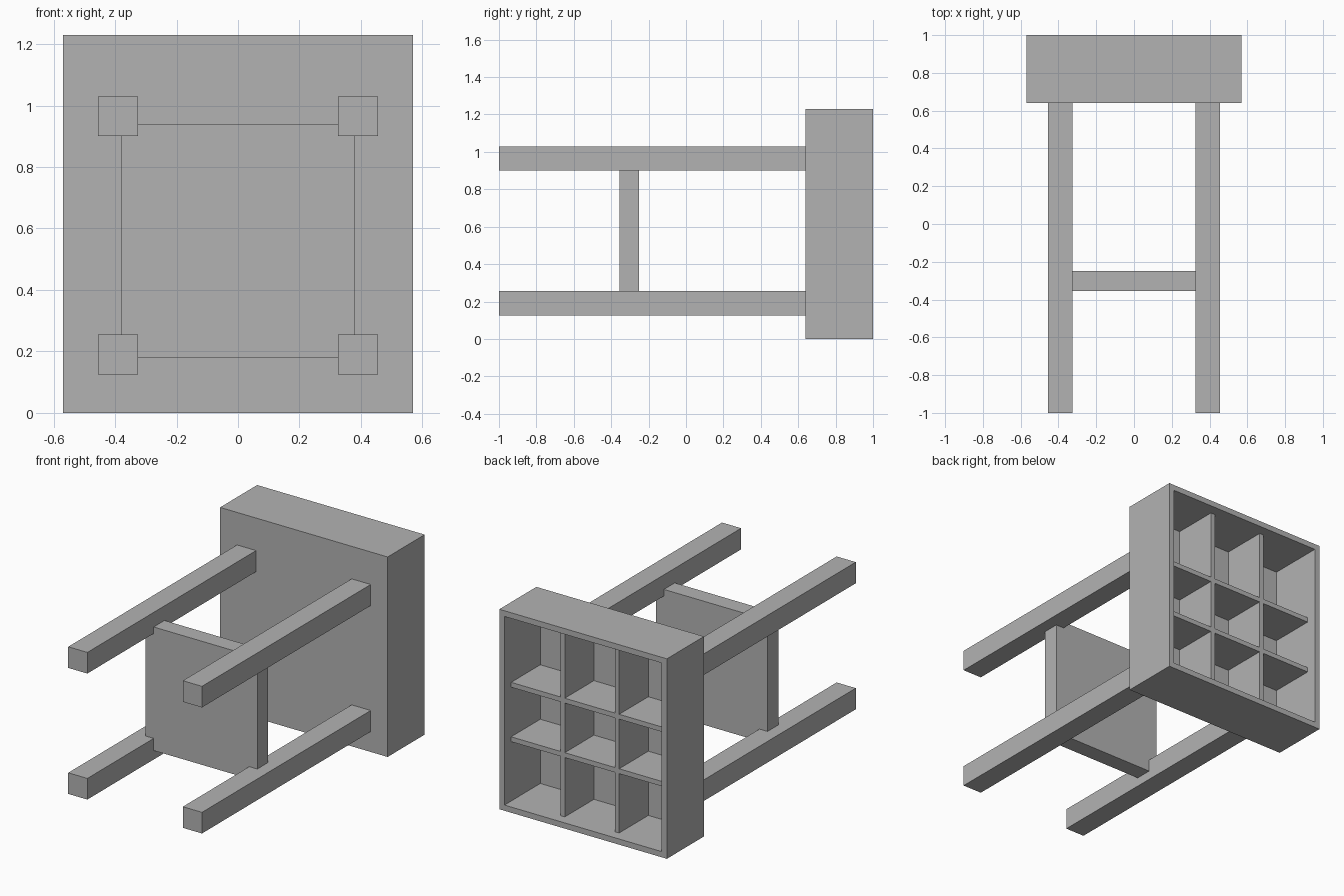
import bpy

default = bpy.data.objects.get("Cube")
if default:
    bpy.data.objects.remove(default, do_unlink=True)

# Single plain colour
grey = bpy.data.materials.new("plain_grey")
grey.use_nodes = True
GREY = (0.45, 0.45, 0.45, 1)
grey.diffuse_color = GREY
grey.node_tree.nodes["Principled BSDF"].inputs["Base Color"].default_value = GREY


def box(name, x, y, z):
    """Box spanning the given (low, high) range on each axis."""
    spans = (x, y, z)
    bpy.ops.mesh.primitive_cube_add(size=1, location=[(a + b) / 2 for a, b in spans])
    ob = bpy.context.object
    ob.name = name
    ob.scale = [b - a for a, b in spans]
    bpy.ops.object.transform_apply(location=False, rotation=False, scale=True)
    ob.data.materials.append(grey)
    return ob


HALF, TOP = 0.57, 1.23       # tray half width and height
FRONT, BACK = 0.64, 1.0      # tray depth range
WALL, PANEL = 0.035, 0.012   # rim and base panel thickness
inner = HALF - WALL
base = FRONT + PANEL

# Tray: thin base panel with a rim around it
box("tray_base", (-HALF, HALF), (FRONT, base), (0, TOP))
box("tray_wall_right", (-HALF, -inner), (base, BACK), (0, TOP))
box("tray_wall_left", (inner, HALF), (base, BACK), (0, TOP))
box("tray_wall_bottom", (-inner, inner), (base, BACK), (0, WALL))
box("tray_wall_top", (-inner, inner), (base, BACK), (TOP - WALL, TOP))

# Recessed dividers forming nine compartments
RIM, T = BACK - 0.065, 0.015
for side, x in (("right", -0.185), ("left", 0.185)):
    box("upright_divider_" + side, (x - T, x + T), (base, RIM), (WALL, TOP - WALL))
for level, z in (("lower", 0.415), ("upper", 0.75)):
    box("cross_divider_" + level, (-inner, inner), (base, RIM), (z - T, z + T))

# Four square legs
for side, x in (("right", -0.455), ("left", 0.325)):
    for level, z in (("lower", 0.125), ("upper", 0.9)):
        box(f"leg_{level}_{side}", (x, x + 0.13), (-1, FRONT), (z, z + 0.13))

# Shelf between the legs
box("shelf", (-0.38, 0.38), (-0.355, -0.25), (0.18, 0.94))
